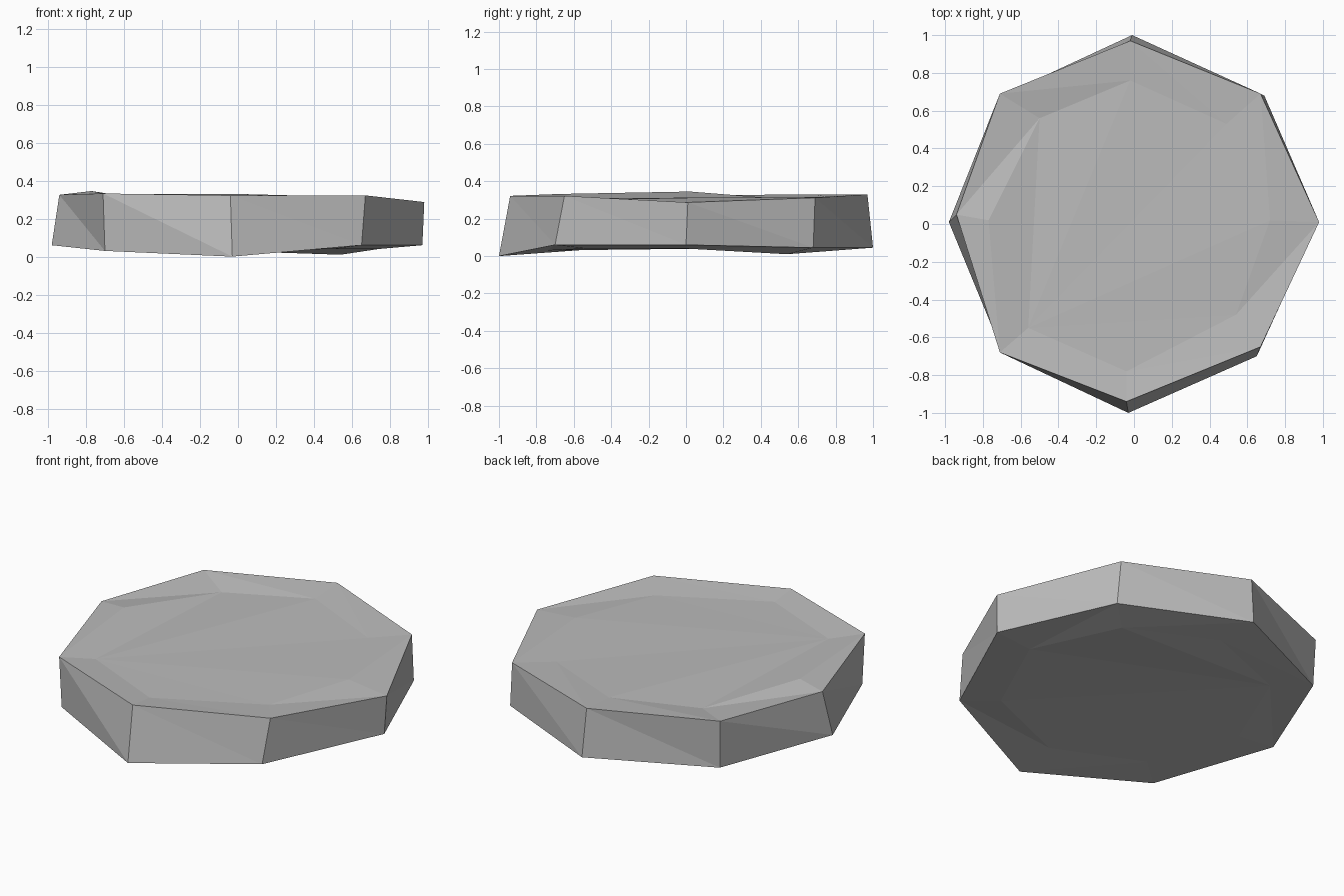
import bpy
import bmesh

cube = bpy.data.objects.get("Cube")
if cube:
    bpy.data.objects.remove(cube, do_unlink=True)

SIDES = 8

# Stone outline: rings of corners, counter-clockwise from +x
bottom_face = [(.74, 0, .04), (.54, .54, .01), (0, .74, .04), (-.52, .53, .045),
               (-.74, 0, .045), (-.53, -.52, .035), (-.02, -.74, .03), (.5, -.53, .04)]
bottom_rim = [(.97, 0, .06), (.69, .68, .045), (-.01, 1, .045), (-.7, .68, .045),
              (-.98, .01, .06), (-.7, -.67, .03), (-.03, -1, 0), (.65, -.7, .06)]
top_rim = [(.98, .01, .287), (.67, .69, .312), (-.02, .97, .33), (-.71, .69, .33),
           (-.94, .05, .325), (-.71, -.68, .332), (-.04, -.94, .322), (.67, -.65, .322)]
top_face = [(.72, .02, .312), (.49, .53, .305), (-.02, .76, .315), (-.5, .56, .302),
            (-.77, .02, .345), (-.56, -.55, .31), (-.04, -.78, .305), (.54, -.48, .303)]

bm = bmesh.new()
lower, low_rim, high_rim, upper = [
    [bm.verts.new(p) for p in ring]
    for ring in (bottom_face, bottom_rim, top_rim, top_face)]


def bridge(a, b):
    """Join two rings with triangles, diagonals from b[i] to a[i + 1]."""
    for i in range(SIDES):
        j = (i + 1) % SIDES
        bm.faces.new((a[i], a[j], b[i]))
        bm.faces.new((a[j], b[j], b[i]))


def cap(ring, start):
    """Close a ring with a fan of triangles."""
    r = ring[start:] + ring[:start]
    for i in range(1, SIDES - 1):
        bm.faces.new((r[0], r[i], r[i + 1]))


# Underside, walls and dished top
bridge(low_rim, lower)
bridge(low_rim, high_rim)
bridge(high_rim, upper)
cap(lower, 3)
cap(upper, 5)
bmesh.ops.recalc_face_normals(bm, faces=bm.faces)

mesh = bpy.data.meshes.new("flat_stone")
bm.to_mesh(mesh)
bm.free()
stone = bpy.data.objects.new("flat_stone", mesh)
bpy.context.collection.objects.link(stone)

# Stone colour
grey = bpy.data.materials.new("stone_grey")
grey.use_nodes = True
colour = (.5, .5, .5, 1)
grey.diffuse_color = colour
grey.node_tree.nodes["Principled BSDF"].inputs["Base Color"].default_value = colour
mesh.materials.append(grey)
